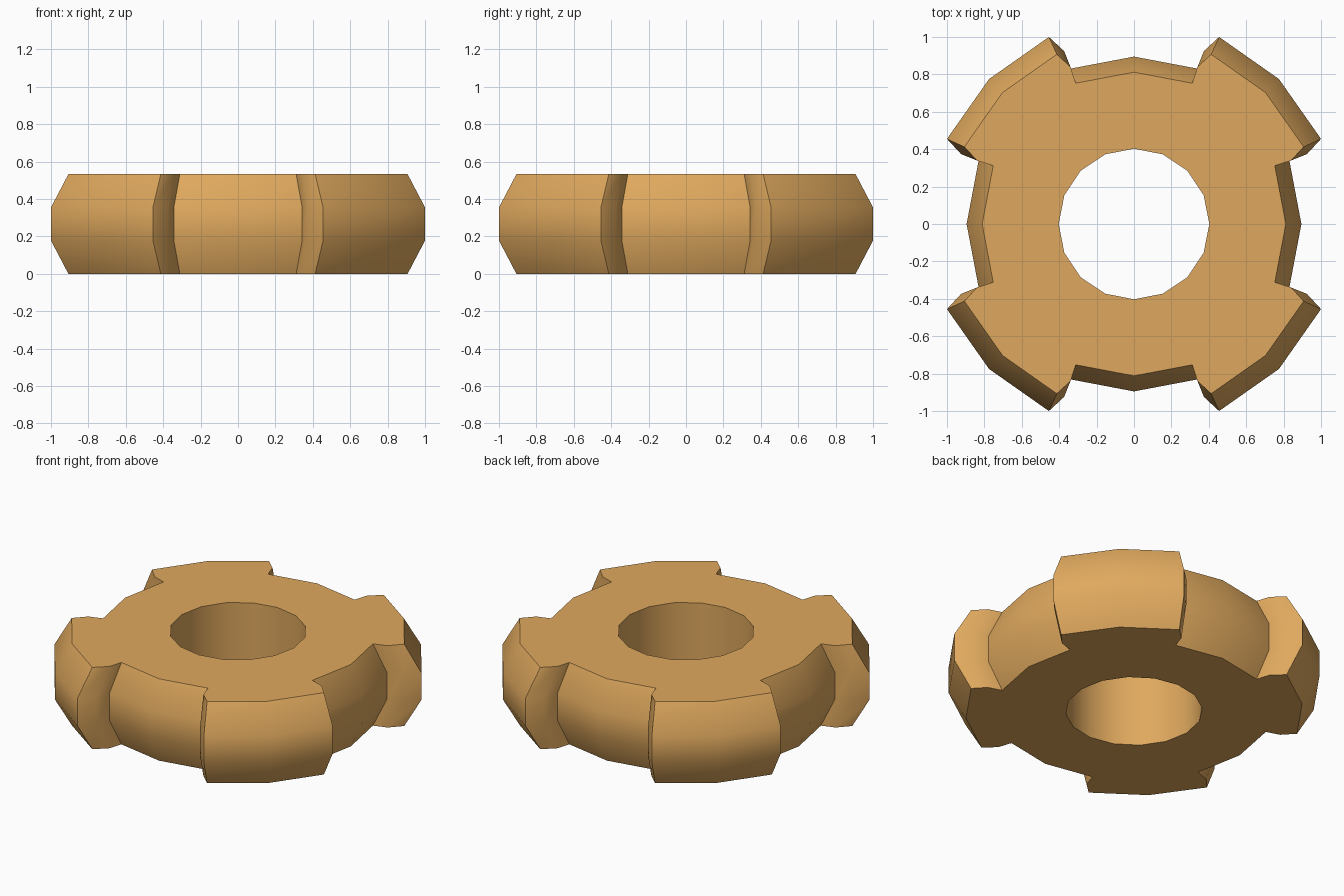
import bpy, bmesh, math

cube = bpy.data.objects.get("Cube")
if cube:
    bpy.data.objects.remove(cube, do_unlink=True)

# One warm tan material
tan = bpy.data.materials.new("warm_tan")
tan.use_nodes = True
color = (0.74, 0.395, 0.112, 1)
tan.diffuse_color = color
tan.node_tree.nodes["Principled BSDF"].inputs["Base Color"].default_value = color

HEIGHT = 0.532
TAPER = 0.907
HOLE_RADIUS = 0.403
HOLE_SIDES = 16

# One quarter of the toothed outline: gap, curved tooth wall, tooth, wall
quarter = [(0.895, 0), (0.83, 0.343), (0.925, 0.374), (1, 0.455),
           (0.775, 0.775), (0.455, 1), (0.374, 0.925), (0.343, 0.83)]
outline = []
for turn in range(4):
    for x, y in quarter:
        for _ in range(turn):
            x, y = -y, x
        outline.append((x, y))

hole = [(HOLE_RADIUS * math.cos(math.tau * i / HOLE_SIDES),
         HOLE_RADIUS * math.sin(math.tau * i / HOLE_SIDES)) for i in range(HOLE_SIDES)]

bm = bmesh.new()


def ring(points, z, scale=1):
    return [bm.verts.new((x * scale, y * scale, z)) for x, y in points]


def bridge(low, high):
    for i in range(len(low)):
        j = (i + 1) % len(low)
        bm.faces.new((low[i], low[j], high[j], high[i]))


def loop_edges(verts):
    return [bm.edges.get((v, verts[i - 1])) for i, v in enumerate(verts)]


# Bevelled toothed rim
rim = [ring(outline, 0, TAPER), ring(outline, HEIGHT / 3),
       ring(outline, HEIGHT * 2 / 3), ring(outline, HEIGHT, TAPER)]
for low, high in zip(rim, rim[1:]):
    bridge(low, high)

# Centre bore
bore = [ring(hole, 0), ring(hole, HEIGHT)]
bridge(bore[0], bore[1])

# Flat bottom and top around the bore
for outer, inner in ((rim[0], bore[0]), (rim[-1], bore[1])):
    bmesh.ops.triangle_fill(bm, use_beauty=True,
                            edges=loop_edges(outer) + loop_edges(inner))

bmesh.ops.recalc_face_normals(bm, faces=bm.faces[:])
mesh = bpy.data.meshes.new("toothed_ring")
bm.to_mesh(mesh)
bm.free()
mesh.materials.append(tan)
obj = bpy.data.objects.new("toothed_ring", mesh)
bpy.context.collection.objects.link(obj)

# Smooth rim and bore, keep the corners sharp
bpy.ops.object.select_all(action='DESELECT')
obj.select_set(True)
bpy.context.view_layer.objects.active = obj
bpy.ops.object.shade_smooth_by_angle(angle=math.radians(40))
